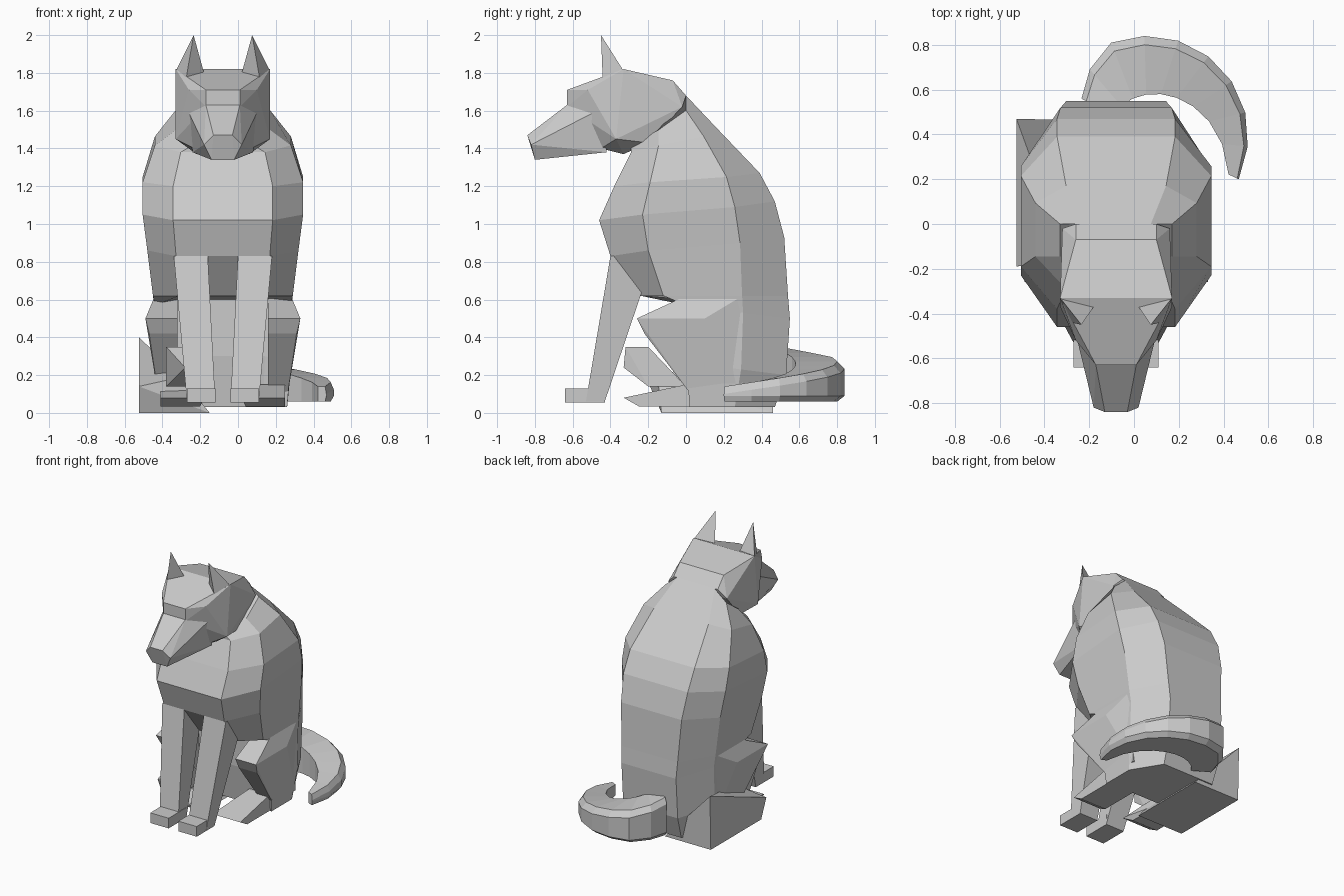
import bpy, bmesh
from math import cos, sin, radians

default_cube = bpy.data.objects.get("Cube")
if default_cube:
    bpy.data.objects.remove(default_cube, do_unlink=True)

CENTRE = -0.08  # symmetry plane of the animal
SHADE = 0.6

grey = bpy.data.materials.new("plain_grey")
grey.use_nodes = True
grey.diffuse_color = (SHADE, SHADE, SHADE, 1)
shader = grey.node_tree.nodes["Principled BSDF"]
shader.inputs["Base Color"].default_value = grey.diffuse_color


def finish(name, bm):
    """Turn a bmesh into a flat shaded object."""
    bmesh.ops.recalc_face_normals(bm, faces=bm.faces[:])
    mesh = bpy.data.meshes.new(name)
    bm.to_mesh(mesh)
    bm.free()
    mesh.materials.append(grey)
    part = bpy.data.objects.new(name, mesh)
    bpy.context.scene.collection.objects.link(part)


def loft(name, rings):
    """Skin closed rings of equal length and cap both ends."""
    bm = bmesh.new()
    loops = [[bm.verts.new(point) for point in ring] for ring in rings]
    for low, high in zip(loops, loops[1:]):
        for i in range(len(low)):
            bm.faces.new((low[i - 1], low[i], high[i], high[i - 1]))
    bm.faces.new(loops[0])
    bm.faces.new(loops[-1])
    finish(name, bm)


def hull(name, points):
    """Faceted solid wrapped round a few corner points."""
    bm = bmesh.new()
    for point in points:
        bm.verts.new(point)
    bmesh.ops.convex_hull(bm, input=bm.verts[:])
    loose = [vert for vert in bm.verts if not vert.link_faces]
    bmesh.ops.delete(bm, geom=loose, context="VERTS")
    bmesh.ops.dissolve_limit(bm, angle_limit=radians(2), verts=bm.verts[:], edges=bm.edges[:])
    finish(name, bm)


def place(points, side):
    """Put points given from the symmetry plane on one side of it."""
    return [(CENTRE + side * x, y, z) for x, y, z in points]


def across(points):
    return place(points, 1) + place(points, -1)


def pair(name, points):
    hull("left_" + name, place(points, 1))
    hull("right_" + name, place(points, -1))


def level(inner, outer, front, back, z):
    """Corners of a flat rectangle at one height."""
    return [(x, y, z) for x in (inner, outer) for y in (front, back)]


def torso_ring(z, front, back, width, tilt):
    """Eight sided section: narrow chest and spine, broad flanks."""
    narrow = width * 0.62
    half = [(narrow, front, z),
            (width, front / 2, z + tilt * 0.3),
            (width, back * 0.55, z + tilt * 0.7),
            (narrow, back, z + tilt)]
    return place(half, 1) + place(half[::-1], -1)


# Torso, from the seat up to the neck
loft("torso", [
    torso_ring(z=0.03, front=0.04, back=0.47, width=0.34, tilt=0),
    torso_ring(z=0.3, front=0, back=0.53, width=0.36, tilt=-0.1),
    torso_ring(z=0.6, front=0, back=0.55, width=0.36, tilt=-0.1),
    torso_ring(z=0.62, front=-0.24, back=0.54, width=0.37, tilt=0),
    torso_ring(z=0.83, front=-0.4, back=0.52, width=0.4, tilt=0.1),
    torso_ring(z=1.02, front=-0.46, back=0.47, width=0.425, tilt=0.1),
    torso_ring(z=1.2, front=-0.38, back=0.39, width=0.425, tilt=0.07),
    torso_ring(z=1.38, front=-0.29, back=0.17, width=0.36, tilt=0.12),
    torso_ring(z=1.42, front=-0.29, back=0, width=0.25, tilt=0.26),
])

# Head: neck and crown, then cheeks, brow and jaw
neck = [(0.18, 0, 1.68), (0.18, -0.07, 1.76), (0.24, -0.02, 1.62), (0.22, -0.2, 1.43)]
cheek = [(0.25, -0.33, 1.82), (0.25, -0.37, 1.45), (0.14, -0.33, 1.37), (0.15, -0.45, 1.4)]
brow = [(0.09, -0.63, 1.71), (0.09, -0.63, 1.62), (0.18, -0.52, 1.71), (0.19, -0.47, 1.6)]
hull("skull", across(neck + cheek + brow))

muzzle_root = [(0.09, -0.63, 1.63), (0.19, -0.45, 1.61), (0.16, -0.42, 1.38)]
nose = [(0.05, -0.84, 1.47), (0.1, -0.82, 1.42), (0.06, -0.8, 1.34)]
hull("snout", across(muzzle_root + nose))

ear_base = [(0.25, -0.33, 1.81), (0.1, -0.37, 1.8), (0.2, -0.44, 1.74)]
ear_tip = (0.155, -0.45, 2)
pair("ear", ear_base + [ear_tip])

# Front legs and paws
shoulder = level(inner=0.08, outer=0.26, front=-0.4, back=-0.17, z=0.83)
ankle = level(inner=0.04, outer=0.19, front=-0.53, back=-0.43, z=0.06)
pair("front_leg", shoulder + ankle)

sole = level(inner=0.04, outer=0.19, front=-0.64, back=-0.43, z=0.055)
instep = level(inner=0.04, outer=0.19, front=-0.64, back=-0.43, z=0.13)
pair("front_paw", sole + instep)

# Hind thighs and feet
hip = level(inner=0.24, outer=0.36, front=0, back=0.3, z=0.62)
knee = level(inner=0.24, outer=0.41, front=-0.26, back=0.1, z=0.5)
shin = level(inner=0.24, outer=0.39, front=-0.22, back=0.1, z=0.42)
heel = level(inner=0.24, outer=0.34, front=0.04, back=0.3, z=0.08)
pair("thigh", hip + knee + shin + heel)

foot_sole = level(inner=0.12, outer=0.33, front=-0.25, back=0.06, z=0.035)
toes = level(inner=0.1, outer=0.33, front=-0.33, back=-0.3, z=0.08)
foot_top = level(inner=0.16, outer=0.33, front=0, back=0.06, z=0.15)
pair("hind_foot", foot_sole + toes + foot_top)

# Raised knee on the right side
knee_top = level(inner=-0.38, outer=-0.27, front=-0.32, back=-0.2, z=0.35)
knee_bottom = level(inner=-0.38, outer=-0.26, front=-0.2, back=0, z=0.14)
hull("right_knee", knee_top + knee_bottom + [(-0.28, -0.33, 0.24)])

# Sloped block beside the right hip
block_base = level(inner=-0.15, outer=-0.525, front=-0.13, back=0.46, z=0)
block_top = [(-0.525, 0.47, 0.4), (-0.525, -0.19, 0.14), (-0.3, -0.15, 0.19), (-0.36, 0.42, 0.22)]
hull("hip_block", block_base + block_top)


def tail_ring(t):
    """Section of the tail at t, swept round an arc behind the body."""
    angle = radians(150 - 175 * t)
    outer = min(0.45, 0.34 + t / 2)
    inner = 0.18 + 0.22 * t ** 3
    top = 0.34 - 0.2 * t
    ridge = outer - 0.15 * (outer - inner)
    section = [(ridge, 0.06), (outer, 0.09), (outer, top - 0.04),
               (ridge, top), (inner, top), (inner, 0.06)]
    return [(0.06 + r * cos(angle), 0.39 + r * sin(angle), z) for r, z in section]


# Curled tail, tapering towards the tip
SEGMENTS = 9
loft("tail", [tail_ring(i / SEGMENTS) for i in range(SEGMENTS + 1)])
